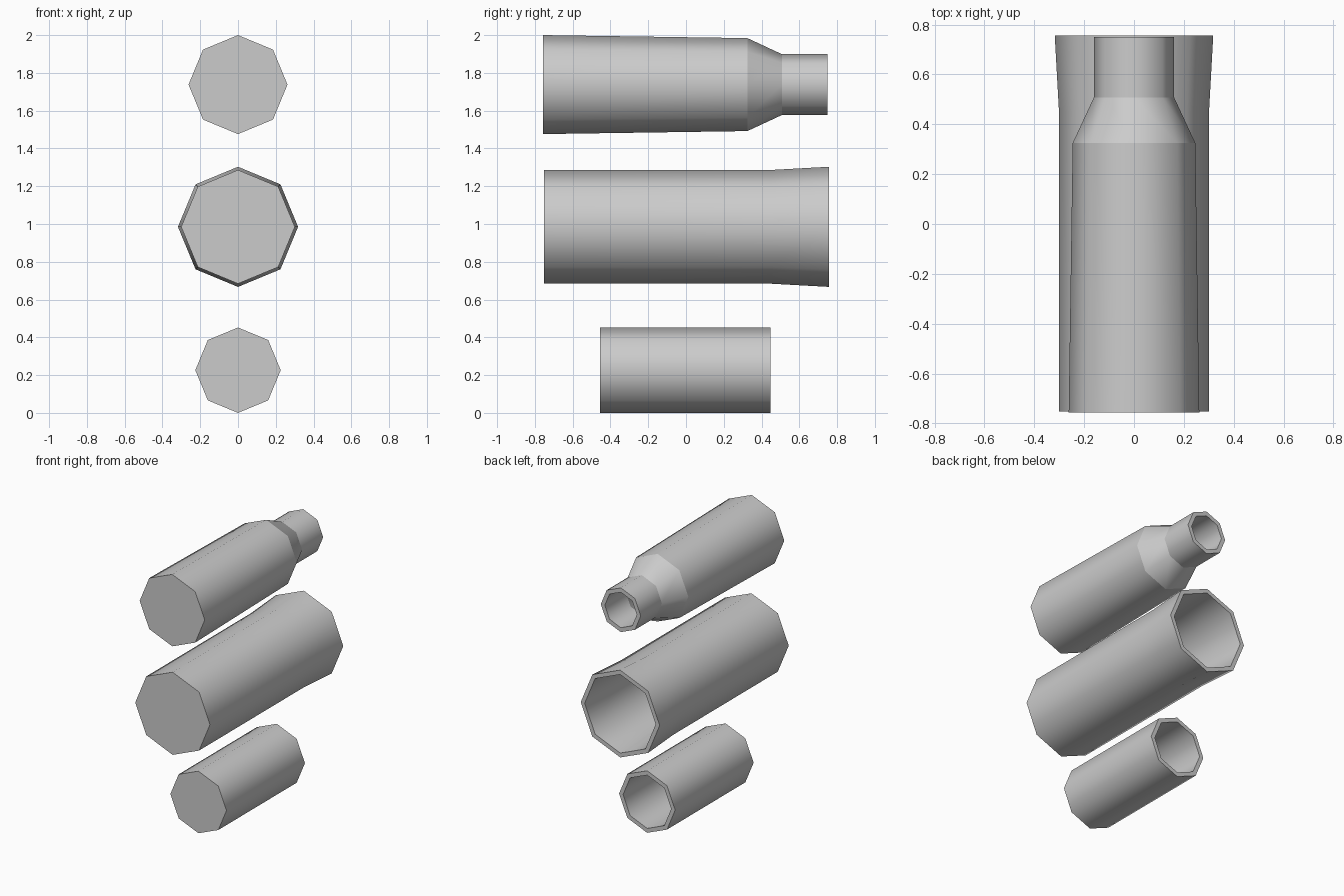
import bpy, bmesh, math

if "Cube" in bpy.data.objects:
    bpy.data.objects.remove(bpy.data.objects["Cube"])

SIDES = 8
WALL = 0.032

def casing(name, zc, outer):
    """Hollow octagonal casing along y: outer profile (y, radius), closed at the back, open at the mouth."""
    inner = [(y, r - WALL) for y, r in reversed(outer)]
    inner[-1] = (outer[0][0] + WALL, inner[-1][1])
    profile = outer + inner

    bm = bmesh.new()
    rings = []
    for y, r in profile:
        rings.append([bm.verts.new((r * math.cos(2 * math.pi * i / SIDES), y,
                                    zc + r * math.sin(2 * math.pi * i / SIDES)))
                      for i in range(SIDES)])
    # walls and mouth rim
    for a, b in zip(rings, rings[1:]):
        for i in range(SIDES):
            j = (i + 1) % SIDES
            bm.faces.new((a[i], a[j], b[j], b[i]))
    # base and inner floor
    bm.faces.new(rings[0])
    bm.faces.new(rings[-1])
    bmesh.ops.recalc_face_normals(bm, faces=bm.faces[:])

    # smooth around the barrel, crisp at ring corners
    for f in bm.faces:
        f.smooth = True
    for e in bm.edges:
        on_ring = abs(e.verts[0].co.y - e.verts[1].co.y) < 1e-5
        flat_rim = any(abs(f.normal.y) > 0.9 for f in e.link_faces)
        if flat_rim or (on_ring and e.calc_face_angle(0) > math.radians(15)):
            e.smooth = False

    mesh = bpy.data.meshes.new(name)
    bm.to_mesh(mesh)
    bm.free()
    obj = bpy.data.objects.new(name, mesh)
    bpy.context.collection.objects.link(obj)
    return obj

# necked casing (top), flared casing (middle), short straight casing (bottom)
casing("necked_casing", 1.738,
       [(-0.757, 0.262), (0.325, 0.246), (0.508, 0.161), (0.75, 0.161)])
casing("flared_casing", 0.985,
       [(-0.752, 0.301), (0.45, 0.301), (0.757, 0.318)])
casing("short_casing", 0.226,
       [(-0.455, 0.226), (0.447, 0.226)])
